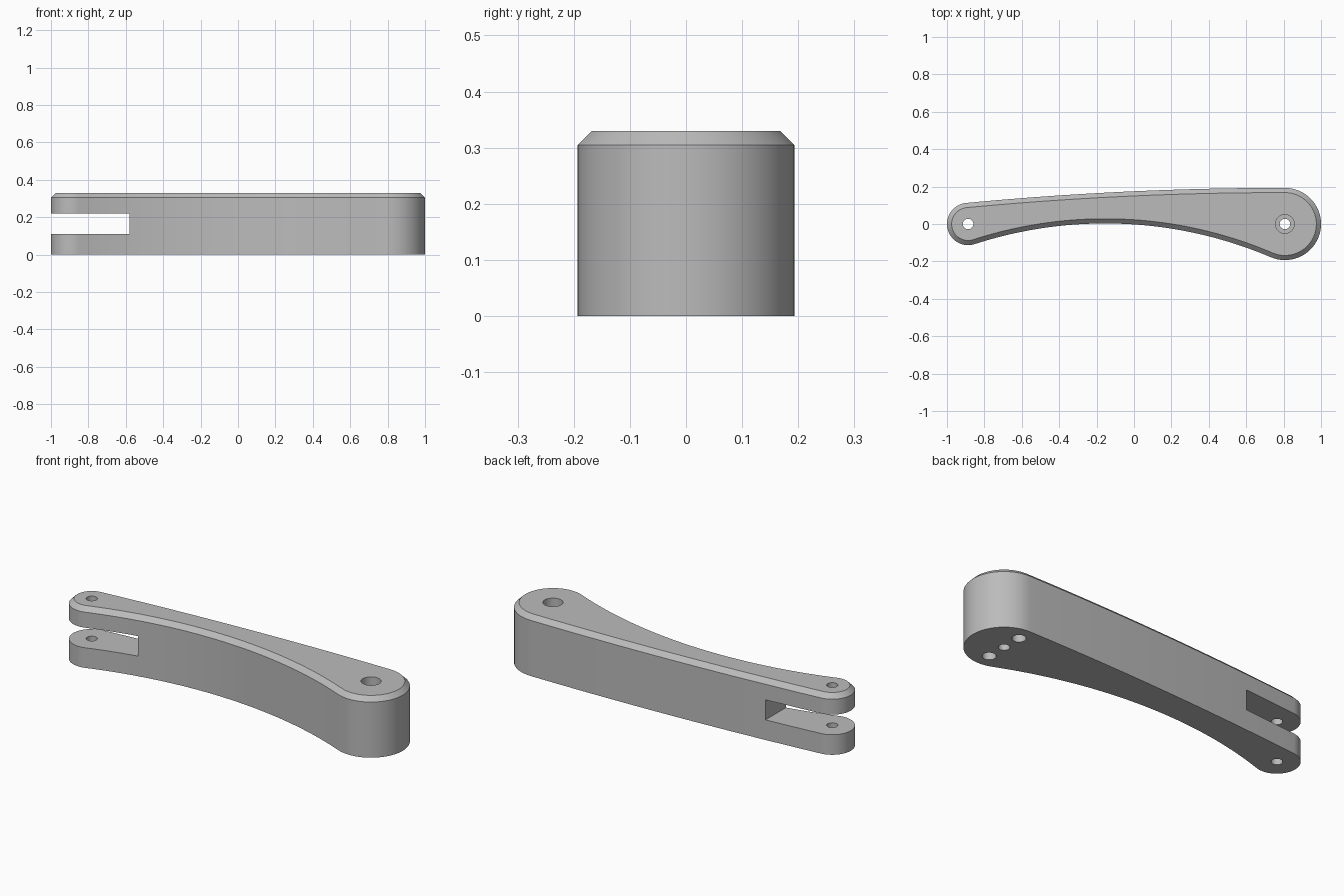
import bpy, bmesh, math
from mathutils import Vector

cube = bpy.data.objects.get("Cube")
if cube:
    bpy.data.objects.remove(cube, do_unlink=True)

HEIGHT, CHAMFER = 0.33, 0.025
SMALL, SMALL_R = Vector((-0.887, 0)), 0.113
BIG, BIG_R = Vector((0.807, 0)), 0.193
FRONT_R, BACK_R = 2.26, 18.1

grey = bpy.data.materials.new("machined grey")
grey.use_nodes = True
colour = (0.5, 0.5, 0.5, 1)
grey.diffuse_color = colour
grey.node_tree.nodes["Principled BSDF"].inputs["Base Color"].default_value = colour


def below(dist_small, dist_big):
    """Centre in front of the arm at given distances from both end centres."""
    span = BIG.x - SMALL.x
    along = (span**2 + dist_small**2 - dist_big**2) / (2 * span)
    return Vector((SMALL.x + along, -math.sqrt(dist_small**2 - along**2)))


FRONT = below(FRONT_R + SMALL_R, FRONT_R + BIG_R)
BACK = below(BACK_R - SMALL_R, BACK_R - BIG_R)


def heading(a, b):
    return math.atan2(b.y - a.y, b.x - a.x)


def arc(centre, radius, start, end, steps):
    angles = [start + (end - start) * i / steps for i in range(steps)]
    return [centre + radius * Vector((math.cos(t), math.sin(t))) for t in angles]


def outline(inset):
    """Two round ends joined by tangent arcs, moved inward by inset."""
    turn = 2 * math.pi
    return (arc(SMALL, SMALL_R - inset, heading(BACK, SMALL), heading(SMALL, FRONT) + turn, 32)
            + arc(FRONT, FRONT_R + inset, heading(FRONT, SMALL), heading(FRONT, BIG), 40)
            + arc(BIG, BIG_R - inset, heading(BIG, FRONT), heading(BACK, BIG), 36)
            + arc(BACK, BACK_R - inset, heading(BACK, BIG), heading(BACK, SMALL), 24))


def loft(name, layers):
    """Closed solid through rings of points given as (points, z)."""
    bm = bmesh.new()
    rings = [[bm.verts.new((p.x, p.y, z)) for p in pts] for pts, z in layers]
    for low, high in zip(rings, rings[1:]):
        for i in range(len(low)):
            j = (i + 1) % len(low)
            bm.faces.new((low[i], low[j], high[j], high[i]))
    bm.faces.new(rings[0][::-1])
    bm.faces.new(rings[-1])
    bmesh.ops.recalc_face_normals(bm, faces=bm.faces)
    mesh = bpy.data.meshes.new(name)
    bm.to_mesh(mesh)
    bm.free()
    mesh.materials.append(grey)
    obj = bpy.data.objects.new(name, mesh)
    bpy.context.collection.objects.link(obj)
    return obj


def cut(target, cutter):
    mod = target.modifiers.new("cut", 'BOOLEAN')
    mod.operation, mod.solver, mod.object = 'DIFFERENCE', 'EXACT', cutter
    bpy.context.view_layer.objects.active = target
    bpy.ops.object.modifier_apply(modifier=mod.name)
    bpy.data.objects.remove(cutter, do_unlink=True)


def drill(target, centre, radius, low, high):
    ring = arc(centre, radius, 0, 2 * math.pi, 32)
    cut(target, loft("drill", [(ring, low), (ring, high)]))


# Arm body with chamfered top edge
arm = loft("lever_arm", [(outline(0), 0), (outline(0), HEIGHT - CHAMFER),
                         (outline(CHAMFER), HEIGHT)])

# Fork slot at the small end
slot = [Vector(p) for p in ((-1.2, -0.4), (-0.58, -0.4), (-0.58, 0.4), (-1.2, 0.4))]
cut(arm, loft("slot", [(slot, 0.11), (slot, 0.22)]))

# Pin hole, and pivot hole with counterbore
drill(arm, SMALL, 0.028, -0.1, 0.5)
drill(arm, BIG, 0.028, -0.1, 0.5)
drill(arm, BIG, 0.05, 0.18, 0.5)

# Two blind dowel holes underneath
for side in (-1, 1):
    drill(arm, BIG + Vector((0, side * 0.11)), 0.034, -0.1, 0.13)

bpy.ops.object.select_all(action='DESELECT')
arm.select_set(True)
bpy.context.view_layer.objects.active = arm
bpy.ops.object.shade_smooth_by_angle(angle=math.radians(30))
